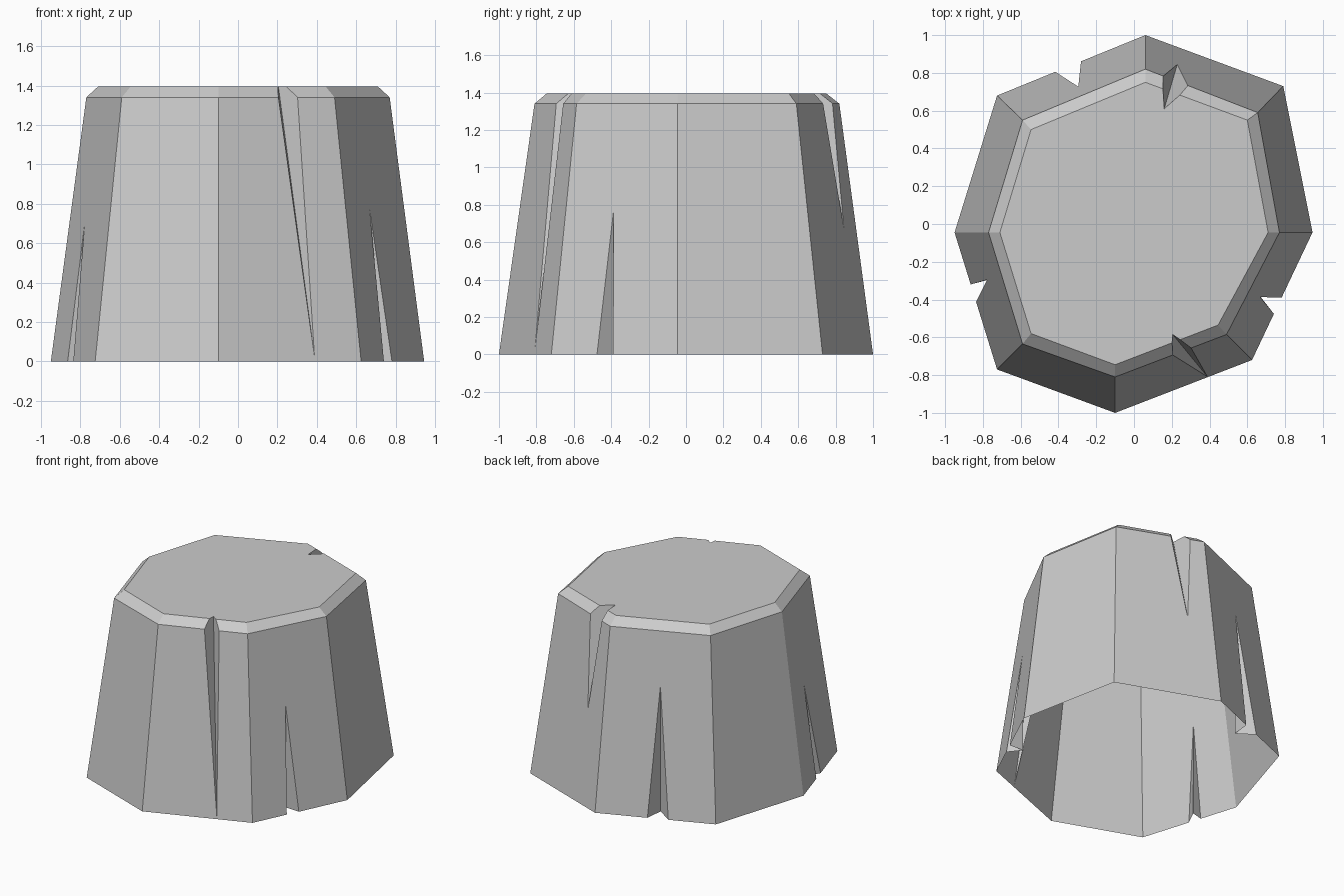
import bpy
import bmesh
from mathutils import Vector

cube = bpy.data.objects.get("Cube")
if cube:
    bpy.data.objects.remove(cube, do_unlink=True)

grey = bpy.data.materials.new("stone grey")
grey.use_nodes = True
colour = (0.6, 0.6, 0.6, 1)
grey.diffuse_color = colour
grey.node_tree.nodes["Principled BSDF"].inputs["Base Color"].default_value = colour


def make_object(name, bm):
    bmesh.ops.recalc_face_normals(bm, faces=bm.faces)
    mesh = bpy.data.meshes.new(name)
    bm.to_mesh(mesh)
    bm.free()
    mesh.materials.append(grey)
    obj = bpy.data.objects.new(name, mesh)
    bpy.context.collection.objects.link(obj)
    return obj


# Tapered eight-sided body: foot, shoulder and top outlines
FOOT = [(0.06, 1), (0.79, 0.73), (0.945, -0.045), (0.625, -0.72),
        (-0.1, -1), (-0.725, -0.77), (-0.95, -0.045), (-0.725, 0.68)]
SHOULDER = [(0.06, 0.82), (0.655, 0.59), (0.77, -0.045), (0.49, -0.585),
            (-0.1, -0.81), (-0.59, -0.635), (-0.77, -0.045), (-0.59, 0.55)]
TOP = [(0.06, 0.75), (0.6, 0.55), (0.71, -0.045), (0.445, -0.535),
       (-0.1, -0.745), (-0.545, -0.58), (-0.71, -0.045), (-0.545, 0.5)]

bm = bmesh.new()
rings = [[bm.verts.new((x, y, z)) for x, y in outline]
         for outline, z in ((FOOT, 0), (SHOULDER, 1.34), (TOP, 1.395))]
for low, high in zip(rings, rings[1:]):
    for i in range(len(low)):
        j = (i + 1) % len(low)
        bm.faces.new((low[i], low[j], high[j], high[i]))
bm.faces.new(rings[0])
bm.faces.new(rings[-1])
body = make_object("stump_body", bm)


# Wedge cutter from its tip, inner corner and two rim corners
def cut_notch(name, tip, inner, left, right):
    tip, inner, left, right = map(Vector, (tip, inner, left, right))
    corners = [inner, inner + (left - inner) * 1.5, inner + (right - inner) * 1.5]
    bm = bmesh.new()
    a, b, c, d = [bm.verts.new(p) for p in
                  [tip] + [tip + (p - tip) * 1.2 for p in corners]]
    for face in ((a, b, c), (a, c, d), (a, d, b), (b, c, d)):
        bm.faces.new(face)
    cutter = make_object(name, bm)
    cutter.hide_render = True
    mod = body.modifiers.new(name, "BOOLEAN")
    mod.operation = "DIFFERENCE"
    mod.solver = "EXACT"
    mod.object = cutter
    return cutter


cutters = [
    # Splits rising from the foot
    cut_notch("right_foot_split", (0.668, -0.387, 0.84), (0.668, -0.383, 0),
              (0.78, -0.39, 0), (0.74, -0.475, 0)),
    cut_notch("left_foot_split", (-0.778, -0.295, 0.72), (-0.778, -0.297, 0),
              (-0.865, -0.32, 0), (-0.835, -0.41, 0)),
    cut_notch("back_foot_split", (-0.295, 0.727, 0.95), (-0.295, 0.723, 0),
              (-0.42, 0.808, 0), (-0.28, 0.865, 0)),
    # Splits running down from the top
    cut_notch("front_top_split", (0.39, -0.81, 0.01), (0.205, -0.585, 1.395),
              (0.205, -0.695, 1.34), (0.303, -0.657, 1.34)),
    cut_notch("back_top_split", (0.23, 0.848, 0.66), (0.16, 0.61, 1.395),
              (0.155, 0.783, 1.34), (0.285, 0.733, 1.34)),
]

# Bake the cuts, drop the cutters and open the underside
bpy.context.view_layer.update()
evaluated = body.evaluated_get(bpy.context.evaluated_depsgraph_get())
bm = bmesh.new()
bm.from_mesh(bpy.data.meshes.new_from_object(evaluated).copy())
body.modifiers.clear()
for cutter in cutters:
    bpy.data.objects.remove(cutter, do_unlink=True)
underside = [f for f in bm.faces if all(v.co.z < 0.001 for v in f.verts)]
bmesh.ops.delete(bm, geom=underside, context="FACES")
for face in bm.faces:
    face.material_index = 0
    face.smooth = False
bm.to_mesh(body.data)
bm.free()
